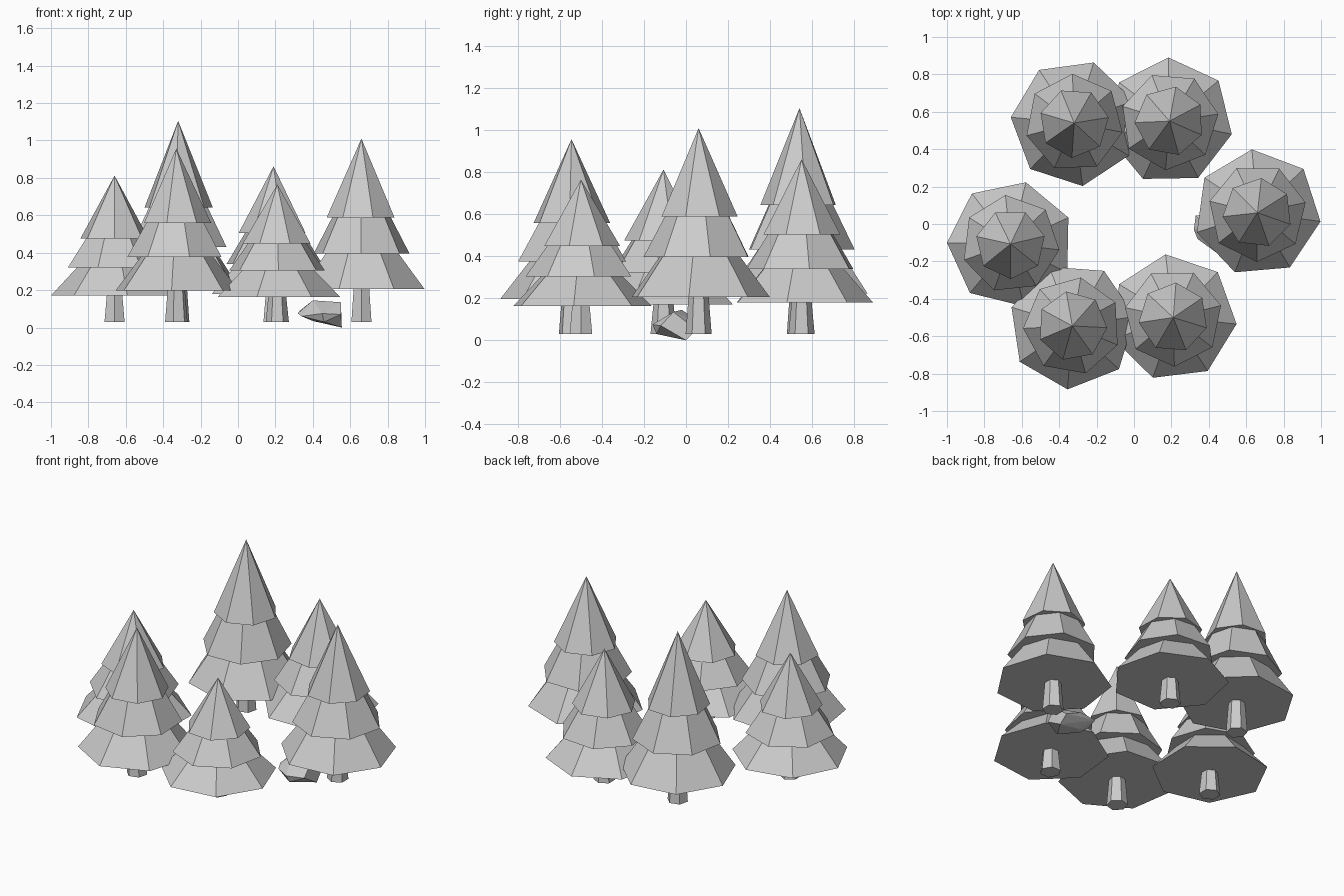
import bpy, bmesh
from math import radians
from mathutils import Matrix, Vector

cube = bpy.data.objects.get("Cube")
if cube:
    bpy.data.objects.remove(cube)

grey = bpy.data.materials.new("plain grey")
grey.use_nodes = True
COLOR = (0.6, 0.6, 0.6, 1)
grey.diffuse_color = COLOR
grey.node_tree.nodes["Principled BSDF"].inputs["Base Color"].default_value = COLOR


def finish(bm, name):
    mesh = bpy.data.meshes.new(name)
    bm.to_mesh(mesh)
    bm.free()
    mesh.materials.append(grey)
    obj = bpy.data.objects.new(name, mesh)
    bpy.context.scene.collection.objects.link(obj)
    return obj


def cone(name, x, y, z0, z1, r0, r1, sides, turn):
    """Flat-faced cone with its first corner at the angle turn."""
    bm = bmesh.new()
    made = bmesh.ops.create_cone(bm, cap_ends=True, segments=sides,
                                 radius1=r0, radius2=r1, depth=z1 - z0)
    first = made["verts"][0].co
    start = Vector((1, 0)).angle_signed(first.xy)
    bm.transform(Matrix.Translation((x, y, (z0 + z1) / 2))
                 @ Matrix.Rotation(radians(turn) + start, 4, "Z"))
    finish(bm, name)


# Tiers: bottom and tip as parts of the height, radius, twist
GROUND = 0.03
TIERS = {"lower": (0.18, 0.65, 0.34, 0),
         "middle": (0.373, 0.88, 0.263, 20),
         "top": (0.57, 1.0, 0.187, 40)}


def tree(name, x, y, height, turn, trunk_turn):
    def level(part):
        return GROUND + part * (height - GROUND)
    cone(name + "_trunk", x, y, GROUND, level(0.22), 0.062, 0.045, 6, trunk_turn)
    for tier, (low, high, radius, twist) in TIERS.items():
        cone(f"{name}_{tier}_branches", x, y, level(low), level(high),
             radius, 0, 7, turn + twist)


# Ring of trees
tree("back_right_tree", -0.32, 0.54, 1.105, 72, 15)
tree("back_left_tree", 0.19, 0.55, 0.862, 91, 30)
tree("left_tree", 0.66, 0.06, 1.01, 95, 30)
tree("front_left_tree", 0.21, -0.5, 0.765, 97, 0)
tree("front_right_tree", -0.33, -0.545, 0.957, 60, 15)
tree("right_tree", -0.66, -0.107, 0.812, 76, 30)

# Faceted rock
bm = bmesh.new()
for p in [(.32, -.03, .075), (.40, -.02, .145), (.55, -.06, .135), (.555, 0, 0),
          (.40, -.02, .035), (.45, -.16, .075), (.46, -.14, .03), (.33, .045, .09),
          (.45, .06, .09), (.55, .05, .05), (.55, -.12, .07), (.34, -.08, .06)]:
    bm.verts.new(p)
bmesh.ops.convex_hull(bm, input=bm.verts)
bmesh.ops.delete(bm, geom=[v for v in bm.verts if not v.link_faces], context="VERTS")
finish(bm, "rock")
